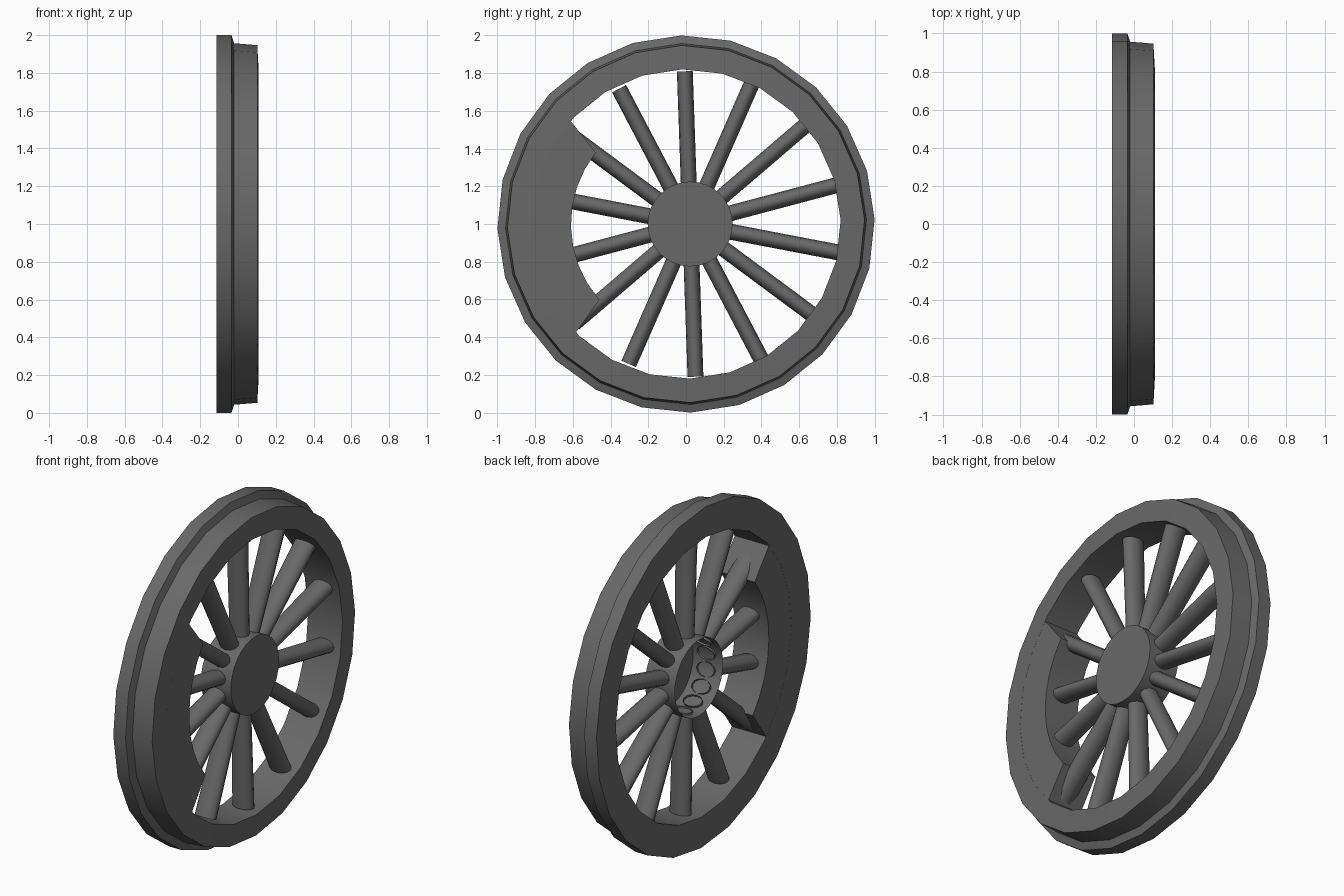
import bpy, bmesh, math

if "Cube" in bpy.data.objects:
    bpy.data.objects.remove(bpy.data.objects["Cube"])

ROT = math.radians(1.4)      # slight roll of the whole wheel
SIDES = 24
HUB_Y = 0.022                # hub sits slightly off centre

iron = bpy.data.materials.new("dark_grey_iron")
iron.diffuse_color = (0.14, 0.14, 0.14, 1)
iron.use_nodes = True
iron.node_tree.nodes["Principled BSDF"].inputs["Base Color"].default_value = iron.diffuse_color


def finish(name, bm, angle=30):
    bmesh.ops.recalc_face_normals(bm, faces=bm.faces)
    me = bpy.data.meshes.new(name)
    bm.to_mesh(me)
    bm.free()
    me.materials.append(iron)
    ob = bpy.data.objects.new(name, me)
    bpy.context.collection.objects.link(ob)
    bpy.ops.object.select_all(action='DESELECT')
    ob.select_set(True)
    bpy.context.view_layer.objects.active = ob
    bpy.ops.object.shade_smooth_by_angle(angle=math.radians(angle))
    return ob


def point(x, r, a, cy=0.0):
    return (x, cy + r * math.cos(a), 1 + r * math.sin(a))


def bridge(bm, a, b):
    n = len(a)
    for i in range(n):
        j = (i + 1) % n
        bm.faces.new((a[i], a[j], b[j], b[i]))


# Rim with flange: (x, radius) profile turned around the axle
bm = bmesh.new()
profile = [(-0.115, 0.82), (-0.115, 1.0), (-0.035, 1.0), (-0.02, 0.957),
           (0.102, 0.947), (0.109, 0.82)]
rings = [[bm.verts.new(point(x, r, ROT + 2 * math.pi * k / SIDES)) for x, r in profile]
         for k in range(SIDES)]
for k in range(SIDES):
    bridge(bm, rings[k], rings[(k + 1) % SIDES])
finish("flanged_rim", bm)

# Counterweight: full-depth arc block between rim and spokes
bm = bmesh.new()
n = 8
sections = []
for k in range(n + 1):
    t = 2 * k / n - 1
    outer = math.pi + ROT + t * math.radians(43.2)
    inner = math.pi + ROT + t * math.radians(39.8)
    sections.append([bm.verts.new(p) for p in (
        point(-0.1145, 0.61, inner), point(-0.1145, 0.825, outer),
        point(0.1085, 0.825, outer), point(0.1085, 0.61, inner))])
for a, b in zip(sections, sections[1:]):
    bridge(bm, a, b)
bm.faces.new(sections[0])
bm.faces.new(sections[-1])
finish("counterweight", bm)

# Hub: cup closed at the front, open at the back
bm = bmesh.new()
loops = [[bm.verts.new(point(x, 0.225, 2 * math.pi * k / 32, HUB_Y)) for k in range(32)]
         for x in (-0.1, 0.095)]
bridge(bm, *loops)
bm.faces.new(loops[1])
hub = finish("hub", bm)

# Spokes: fourteen open oval tubes, deeper along the axle
bm = bmesh.new()
for s in range(14):
    a = math.radians(92) + 2 * math.pi * s / 14
    ends = []
    for r, depth in ((0.21, 0.058), (0.81, 0.066)):
        ring = []
        for k in range(12):
            u = 2 * math.pi * k / 12
            side = 0.042 * math.sin(u)
            ring.append(bm.verts.new((
                depth * math.cos(u),
                HUB_Y + r * math.cos(a) - side * math.sin(a),
                1 + r * math.sin(a) + side * math.cos(a))))
        ends.append(ring)
    bridge(bm, *ends)
finish("spokes", bm, 50)
